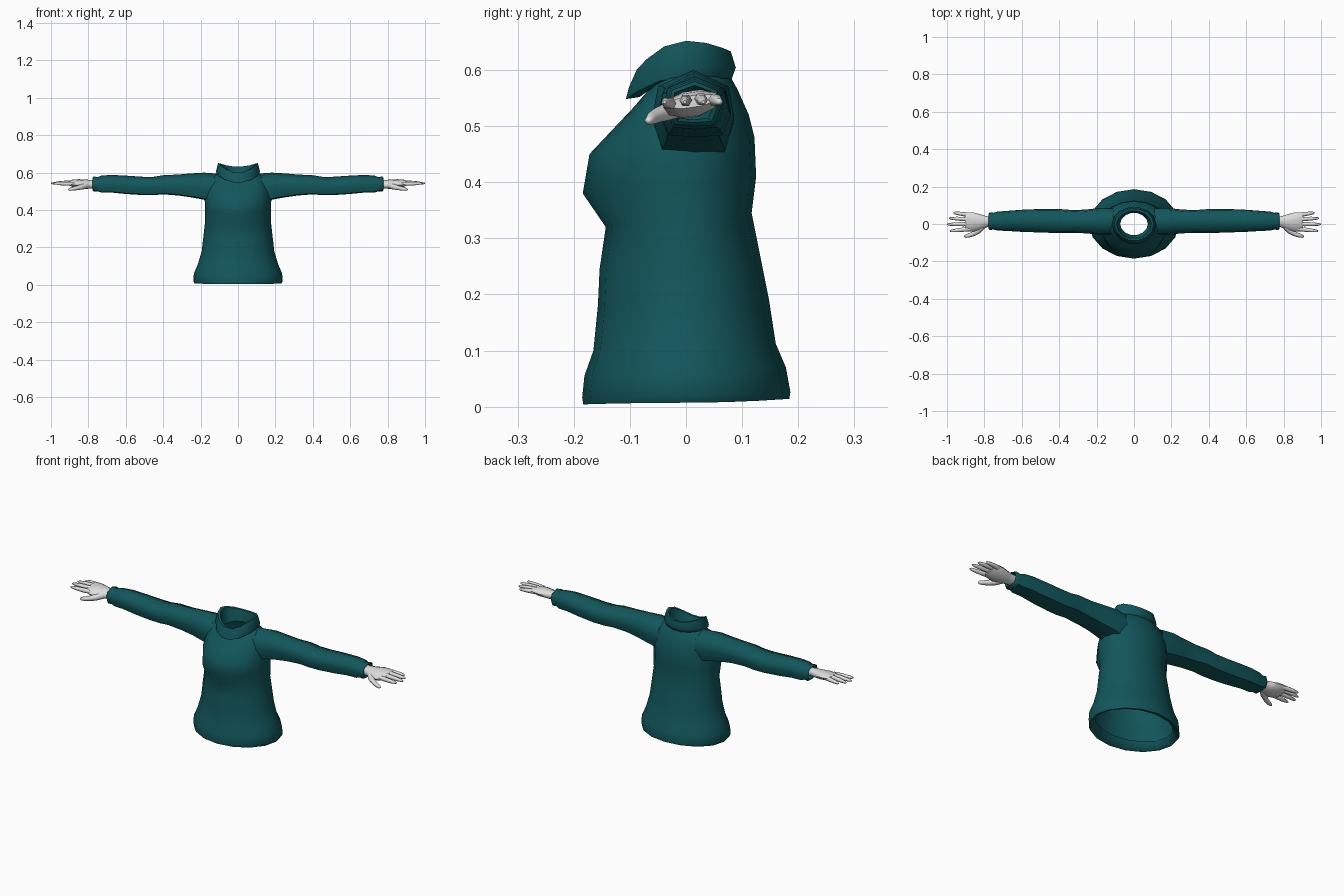
import bpy
import bmesh
from math import sin, cos, pi, radians
from mathutils import Vector


def material(name, rgb):
    m = bpy.data.materials.new(name)
    m.diffuse_color = (*rgb, 1)
    return m


TEAL = material("teal cloth", (0.006, 0.093, 0.105))
GREY = material("pale grey skin", (0.72, 0.72, 0.72))


def loft(name, rings, mat, cap_start=False, cap_end=False, mirror=False, angle=50):
    """Skin a list of equal-length point rings."""
    bm = bmesh.new()
    loops = [[bm.verts.new(p) for p in r] for r in rings]
    n = len(rings[0])
    for a, b in zip(loops, loops[1:]):
        for i in range(n):
            j = (i + 1) % n
            bm.faces.new((a[i], a[j], b[j], b[i]))
    if cap_start:
        bm.faces.new(loops[0][::-1])
    if cap_end:
        bm.faces.new(loops[-1])
    bmesh.ops.recalc_face_normals(bm, faces=bm.faces)
    me = bpy.data.meshes.new(name)
    bm.to_mesh(me)
    bm.free()
    me.materials.append(mat)
    ob = bpy.data.objects.new(name, me)
    bpy.context.collection.objects.link(ob)
    bpy.ops.object.select_all(action='DESELECT')
    ob.select_set(True)
    bpy.context.view_layer.objects.active = ob
    bpy.ops.object.shade_smooth_by_angle(angle=radians(angle))
    if mirror:
        ob.modifiers.new("mirror", 'MIRROR')
    return ob


def body_ring(rx, front, back, zf, zs, zb, n=16):
    """Oval ring with separate front and back depth, and front/side/back height."""
    pts = []
    for i in range(n):
        a = 2 * pi * i / n
        c, s = cos(a), sin(a)
        y = back * s if s > 0 else -front * s
        z = zs + ((zb if s > 0 else zf) - zs) * s * s
        pts.append((rx * c, y, z))
    return pts


# Torso with a folded hem: half width, front y, back y, front/side/back z
torso = [
    (0.205, -0.150, 0.150, 0.045, 0.045, 0.045),
    (0.218, -0.165, 0.165, 0.010, 0.012, 0.018),
    (0.232, -0.183, 0.184, 0.004, 0.007, 0.014),
    (0.239, -0.185, 0.186, 0.016, 0.020, 0.026),
    (0.236, -0.181, 0.178, 0.055, 0.060, 0.070),
    (0.215, -0.165, 0.160, 0.100, 0.110, 0.112),
    (0.194, -0.157, 0.148, 0.180, 0.180, 0.190),
    (0.186, -0.154, 0.135, 0.245, 0.250, 0.255),
    (0.177, -0.143, 0.117, 0.320, 0.330, 0.345),
    (0.177, -0.184, 0.125, 0.380, 0.395, 0.410),
    (0.178, -0.172, 0.122, 0.450, 0.460, 0.480),
    (0.165, -0.125, 0.112, 0.500, 0.530, 0.520),
    (0.140, -0.090, 0.092, 0.537, 0.580, 0.565),
    (0.095, -0.075, 0.078, 0.555, 0.598, 0.590),
]
loft("sweater_body", [body_ring(*r) for r in torso], TEAL)

# Cowl collar: outer wall, rolled rim, inner wall
collar = [
    (0.090, -0.085, 0.075, 0.550, 0.585, 0.575),
    (0.112, -0.110, 0.083, 0.546, 0.588, 0.582),
    (0.118, -0.104, 0.091, 0.568, 0.606, 0.604),
    (0.106, -0.090, 0.082, 0.598, 0.652, 0.632),
    (0.093, -0.078, 0.070, 0.598, 0.648, 0.632),
    (0.084, -0.068, 0.064, 0.570, 0.600, 0.600),
    (0.074, -0.060, 0.060, 0.545, 0.570, 0.575),
]
loft("collar", [body_ring(*r, n=14) for r in collar], TEAL)


def sleeve_ring(x, y0, y1, z0, z1):
    """House-shaped section with a soft peak on top."""
    shape = [(0.12, 0.04), (0.5, 0.0), (0.88, 0.04), (1.0, 0.42),
             (0.93, 0.80), (0.5, 1.0), (0.07, 0.80), (0.0, 0.42)]
    return [(x, y0 + (y1 - y0) * u, z0 + (z1 - z0) * v) for u, v in shape]


# Sleeves with a turned-in cuff: x, y range, z range
sleeve = [
    (0.11, -0.060, 0.085, 0.440, 0.595), (0.18, -0.060, 0.086, 0.455, 0.600),
    (0.25, -0.050, 0.078, 0.468, 0.596), (0.32, -0.048, 0.074, 0.478, 0.590),
    (0.40, -0.048, 0.080, 0.484, 0.586), (0.45, -0.047, 0.080, 0.480, 0.578),
    (0.51, -0.045, 0.080, 0.480, 0.578), (0.60, -0.042, 0.076, 0.486, 0.584),
    (0.68, -0.037, 0.070, 0.494, 0.588), (0.73, -0.035, 0.066, 0.494, 0.584),
    (0.75, -0.030, 0.060, 0.500, 0.576), (0.772, -0.032, 0.062, 0.499, 0.580),
    (0.778, -0.026, 0.056, 0.506, 0.573), (0.750, -0.020, 0.048, 0.512, 0.565),
]
loft("sleeve", [sleeve_ring(*r) for r in sleeve], TEAL, mirror=True, angle=60)


def oval_x(x, yc, zc, ry, rz, n=10, tilt=0.0):
    return [(x, yc + ry * cos(2 * pi * i / n),
             zc + rz * sin(2 * pi * i / n) + tilt * ry * cos(2 * pi * i / n))
            for i in range(n)]


# Palm: x, centre y, centre z, half width, half thickness
palm = [(0.745, 0.014, 0.538, 0.026, 0.022), (0.785, 0.012, 0.538, 0.029, 0.023),
        (0.815, 0.010, 0.538, 0.040, 0.024), (0.850, 0.010, 0.540, 0.050, 0.024),
        (0.885, 0.011, 0.543, 0.051, 0.018), (0.903, 0.012, 0.544, 0.046, 0.011)]
loft("palm", [oval_x(*r, tilt=0.15) for r in palm], GREY, True, True, True, 60)


def digit(name, path, radii):
    """Tapered six-sided finger along a path of points."""
    pts = [Vector(p) for p in path]
    rings = []
    for k, p in enumerate(pts):
        d = (pts[min(k + 1, len(pts) - 1)] - pts[max(k - 1, 0)]).normalized()
        side = d.cross(Vector((0, 0, 1))).normalized()
        up = side.cross(d)
        rings.append([p + radii[k] * (side * cos(i * pi / 3) + up * sin(i * pi / 3))
                      for i in range(6)])
    loft(name, rings, GREY, True, True, True, 65)


# Four fingers: name, base y, tip y, tip x, base z
for name, yb, yt, xt, zb in (("index_finger", -0.026, -0.038, 0.985, 0.540),
                             ("middle_finger", 0.000, -0.002, 1.000, 0.546),
                             ("ring_finger", 0.025, 0.031, 0.990, 0.549),
                             ("little_finger", 0.048, 0.060, 0.965, 0.547)):
    xb = 0.875
    path = [(xb + (xt - xb) * t, yb + (yt - yb) * t, zb + (0.543 - zb) * t * t)
            for t in (0, 0.3, 0.65, 0.92, 1)]
    digit(name, path, (0.011, 0.0115, 0.010, 0.007, 0.003))

# Thumb
digit("thumb", [(0.810, -0.012, 0.532), (0.835, -0.038, 0.524), (0.860, -0.053, 0.518),
                (0.885, -0.062, 0.513), (0.902, -0.066, 0.510), (0.908, -0.067, 0.509)],
      (0.017, 0.016, 0.013, 0.011, 0.008, 0.003))
